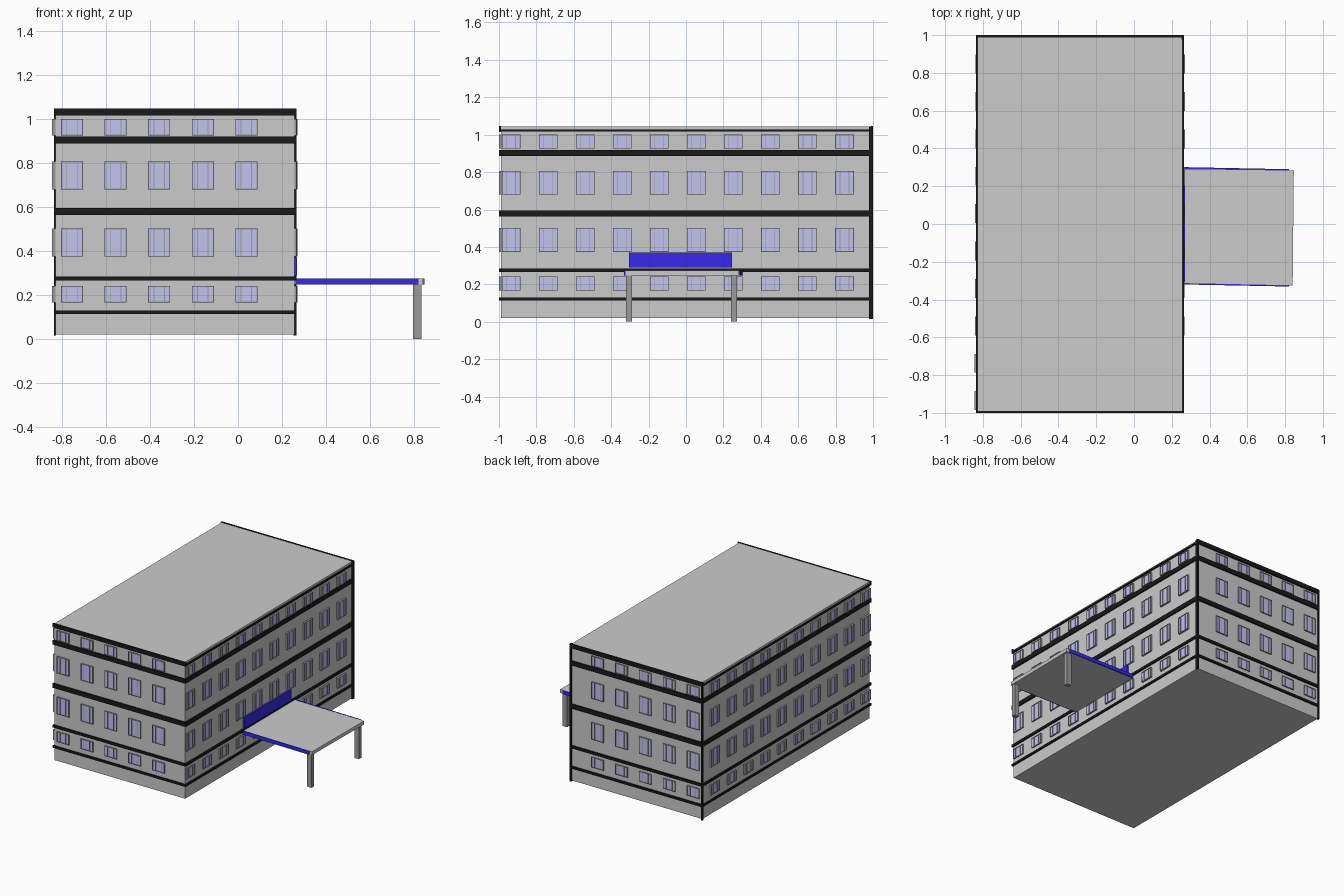
import bpy, bmesh
from mathutils import Vector

if "Cube" in bpy.data.objects:
    bpy.data.objects.remove(bpy.data.objects["Cube"])


def material(name, rgb):
    m = bpy.data.materials.new(name)
    m.diffuse_color = (*rgb, 1)
    m.use_nodes = True
    m.node_tree.nodes["Principled BSDF"].inputs["Base Color"].default_value = m.diffuse_color
    return m


BLACK = material("black_trim", (0.01, 0.01, 0.01))
BLUE = material("sign_blue", (0.04, 0.02, 0.85))
GLASS = material("window_glass", (0.55, 0.55, 0.86))
DARK = material("dark_grey", (0.33, 0.33, 0.33))


def boxes(name, spans, mat=None):
    """One object made of axis-aligned boxes, each (x0, x1, y0, y1, z0, z1)."""
    bm = bmesh.new()
    for x0, x1, y0, y1, z0, z1 in spans:
        verts = bmesh.ops.create_cube(bm, size=1)["verts"]
        for v in verts:
            v.co = Vector((x0 if v.co.x < 0 else x1,
                           y0 if v.co.y < 0 else y1,
                           z0 if v.co.z < 0 else z1))
    return finish(name, bm, mat)


def finish(name, bm, mat=None):
    bmesh.ops.recalc_face_normals(bm, faces=bm.faces)
    me = bpy.data.meshes.new(name)
    bm.to_mesh(me)
    bm.free()
    if mat:
        me.materials.append(mat)
    ob = bpy.data.objects.new(name, me)
    bpy.context.collection.objects.link(ob)
    return ob


def slab(name, outline, z0, z1, mat=None):
    """Prism from a plan outline."""
    bm = bmesh.new()
    face = bm.faces.new([bm.verts.new((x, y, z0)) for x, y in outline])
    top = bmesh.ops.extrude_face_region(bm, geom=[face])["geom"]
    for v in top:
        if isinstance(v, bmesh.types.BMVert):
            v.co.z = z1
    return finish(name, bm, mat)


# Main block
X0, X1, Y0, Y1 = -0.828, 0.256, -0.99, 0.988
boxes("main_block", [(X0, X1, Y0, Y1, 0.02, 1.043)])


# Horizontal trim bands running round the walls
def ring(z0, z1, sz0=None, sz1=None):
    sz0, sz1 = sz0 or z0, sz1 or z1
    return [(-0.836, 0.266, -1.0, Y0, z0, z1),
            (-0.836, 0.266, Y1, 1.0, z0, z1),
            (-0.836, X0, Y0, Y1, sz0, sz1),
            (X1, 0.266, Y0, Y1, sz0, sz1)]


bands = {"base": (0.114, 0.130), "ground": (0.266, 0.285),
         "first": (0.563, 0.596), "second": (0.887, 0.919),
         "roof": (1.015, 1.046, 1.016, 1.028)}
for label, z in bands.items():
    boxes(label + "_band", ring(*z), BLACK)

# Corner posts at the back
boxes("corner_posts", [(0.252, 0.266, 0.978, 1.0, 0.015, 1.045),
                       (-0.836, -0.826, 0.984, 1.0, 0.015, 1.045)], BLACK)

# Windows: four storeys on each of the four walls
ROWS = [(0.166, 0.242), (0.374, 0.502), (0.680, 0.806), (0.925, 1.0)]
PITCH = 0.198
SHORT = [-0.754 + PITCH * i for i in range(5)]
LONG = [-0.935 + PITCH * i for i in range(10)]


def on_wall(wall, u0, u1, d, z0, z1):
    """Box lying on a wall, standing out by d."""
    return {"front": (u0, u1, Y0 - d, Y0, z0, z1),
            "back": (u0, u1, Y1, Y1 + d, z0, z1),
            "left": (X0 - d, X0, u0, u1, z0, z1),
            "right": (X1, X1 + d, u0, u1, z0, z1)}[wall]


for wall, centres in (("front", SHORT), ("back", SHORT),
                      ("left", LONG), ("right", LONG)):
    panes, frames = [], []
    for u in centres:
        # window strips lean out slightly along the long walls
        out = {"left": 0.013 - 0.003 * u, "right": 0.012 + 0.003 * u}.get(wall, 0.009)
        for z0, z1 in ROWS:
            panes.append(on_wall(wall, u - 0.046, u + 0.046, out - 0.004, z0 + 0.004, z1 - 0.004))
            for z in (z0, z1 - 0.004):
                frames.append(on_wall(wall, u - 0.05, u + 0.05, out, z, z + 0.004))
            for du in (-0.05, -0.026, 0.022, 0.046):
                frames.append(on_wall(wall, u + du, u + du + 0.004, out, z0 + 0.004, z1 - 0.004))
    boxes(wall + "_window_panes", panes, GLASS)
    boxes(wall + "_window_frames", frames, DARK)

# Entrance canopy, slightly out of square, with blue side boards
slab("canopy_roof", [(X1, -0.313), (0.840, -0.325), (0.846, 0.283), (X1, 0.290)], 0.248, 0.274)
slab("canopy_front_board", [(0.262, -0.320), (0.820, -0.331), (0.820, -0.324), (0.262, -0.313)],
     0.248, 0.275, BLUE)
slab("canopy_back_board", [(0.262, 0.290), (0.820, 0.283), (0.820, 0.290), (0.262, 0.301)],
     0.248, 0.275, BLUE)
boxes("canopy_legs", [(0.795, 0.833, y, y + 0.032, 0.0, 0.248) for y in (-0.321, 0.241)], DARK)

# Blank sign board over the entrance
boxes("sign_board", [(X1, 0.269, -0.305, 0.246, 0.289, 0.370)], BLUE)
